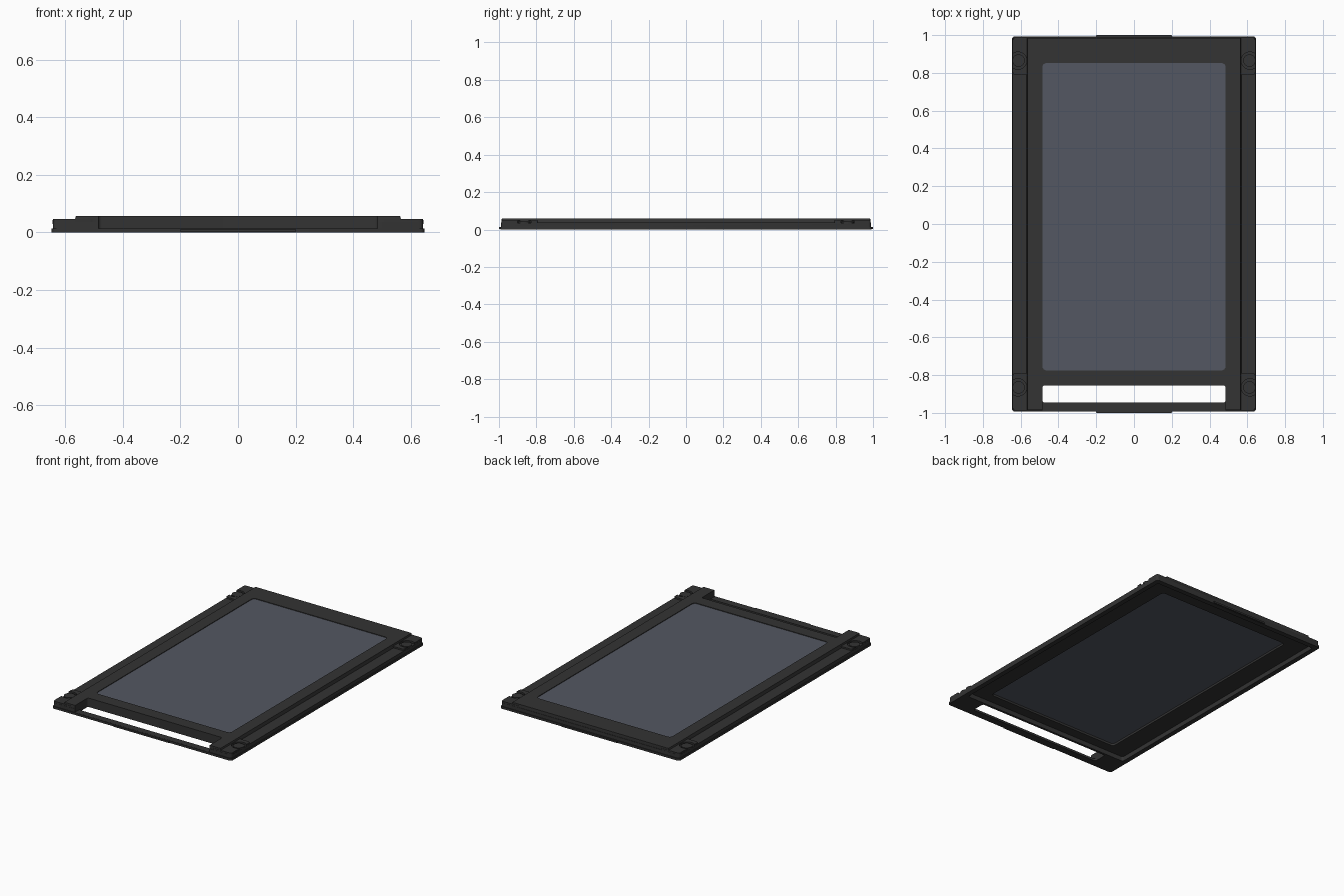
import bpy, bmesh, math

if "Cube" in bpy.data.objects:
    bpy.data.objects.remove(bpy.data.objects["Cube"])


def material(name, rgb):
    m = bpy.data.materials.new(name)
    m.diffuse_color = (*rgb, 1)
    m.use_nodes = True
    m.node_tree.nodes["Principled BSDF"].inputs["Base Color"].default_value = m.diffuse_color
    return m


DARK = material("charcoal plastic", (0.033, 0.033, 0.033))
GLASS = material("slate glass", (0.088, 0.097, 0.122))


def outline(x0, x1, y0, y1, r):
    """Rounded rectangle, counter-clockwise."""
    pts = []
    for cx, cy, a in ((x1 - r, y1 - r, 0), (x0 + r, y1 - r, 90),
                      (x0 + r, y0 + r, 180), (x1 - r, y0 + r, 270)):
        for i in range(7):
            t = math.radians(a + 15 * i)
            pts.append((cx + r * math.cos(t), cy + r * math.sin(t)))
    return pts


def prism(name, pts, z0, z1, mat=DARK, top=None):
    bm = bmesh.new()
    lo = [bm.verts.new((x, y, z0)) for x, y in pts]
    hi = [bm.verts.new((x, y, z1)) for x, y in (top or pts)]
    bm.faces.new(lo[::-1])
    bm.faces.new(hi)
    n = len(pts)
    for i in range(n):
        j = (i + 1) % n
        bm.faces.new((lo[i], lo[j], hi[j], hi[i]))
    me = bpy.data.meshes.new(name)
    bm.to_mesh(me)
    bm.free()
    me.materials.append(mat)
    ob = bpy.data.objects.new(name, me)
    bpy.context.collection.objects.link(ob)
    return ob


def slab(name, x0, x1, y0, y1, z0, z1, r=0.01, mat=DARK):
    return prism(name, outline(x0, x1, y0, y1, r), z0, z1, mat)


def disc(name, x, y, r, z0, z1):
    return prism(name, [(x + r * math.cos(math.tau * i / 32),
                         y + r * math.sin(math.tau * i / 32)) for i in range(32)], z0, z1)


def combine(target, other, op):
    mod = target.modifiers.new(op, 'BOOLEAN')
    mod.operation, mod.solver, mod.object = op, 'EXACT', other
    bpy.context.view_layer.objects.active = target
    bpy.ops.object.modifier_apply(modifier=mod.name)
    bpy.data.objects.remove(other, do_unlink=True)


# Frame: thin flange, side ledges, raised centre with bevelled long edges
frame = slab("bezel_frame", -0.647, 0.647, -0.993, 0.993, 0, 0.014, 0.016)
combine(frame, slab("ledge", -0.643, 0.643, -0.988, 0.988, 0.005, 0.037, 0.014), 'UNION')
combine(frame, prism("centre", outline(-0.575, 0.575, -0.987, 0.987, 0.003), 0.01, 0.058,
                     top=outline(-0.563, 0.563, -0.985, 0.985, 0.003)), 'UNION')
# End tabs
combine(frame, slab("tabs", -0.2, 0.2, -1.0, 1.0, 0.002, 0.013, 0.002), 'UNION')

# Corner pads with screw pockets and bosses
corners = [(sx, sy) for sx in (-1, 1) for sy in (-1, 1)]
for sx, sy in corners:
    xs, ys = sorted((sx * 0.5, sx * 0.642)), sorted((sy * 0.79, sy * 0.987))
    combine(frame, slab("pad", *xs, *ys, 0.02, 0.047, 0.013), 'UNION')
for sx, sy in corners:
    combine(frame, disc("pocket", sx * 0.614, sy * 0.865, 0.046, 0.035, 0.1), 'DIFFERENCE')
for sx, sy in corners:
    combine(frame, disc("boss", sx * 0.611, sy * 0.865, 0.033, 0.03, 0.044), 'UNION')

# Openings: window, front slot, lowered front bar, hollow underside
combine(frame, slab("window", -0.485, 0.485, -0.775, 0.852, -0.1, 0.2, 0.022), 'DIFFERENCE')
combine(frame, slab("slot", -0.485, 0.485, -0.945, -0.855, -0.1, 0.2, 0.012), 'DIFFERENCE')
combine(frame, slab("front_gap", -0.485, 0.485, -1.1, -0.87, 0.0145, 0.2, 0.004), 'DIFFERENCE')
combine(frame, slab("hollow", -0.615, 0.615, -0.84, 0.96, -0.1, 0.03, 0.015), 'DIFFERENCE')
frame.select_set(True)
bpy.context.view_layer.objects.active = frame
bpy.ops.object.shade_smooth_by_angle(angle=math.radians(25))

# Window pane
slab("window_pane", -0.487, 0.487, -0.777, 0.854, 0.044, 0.054, 0.022, GLASS)
